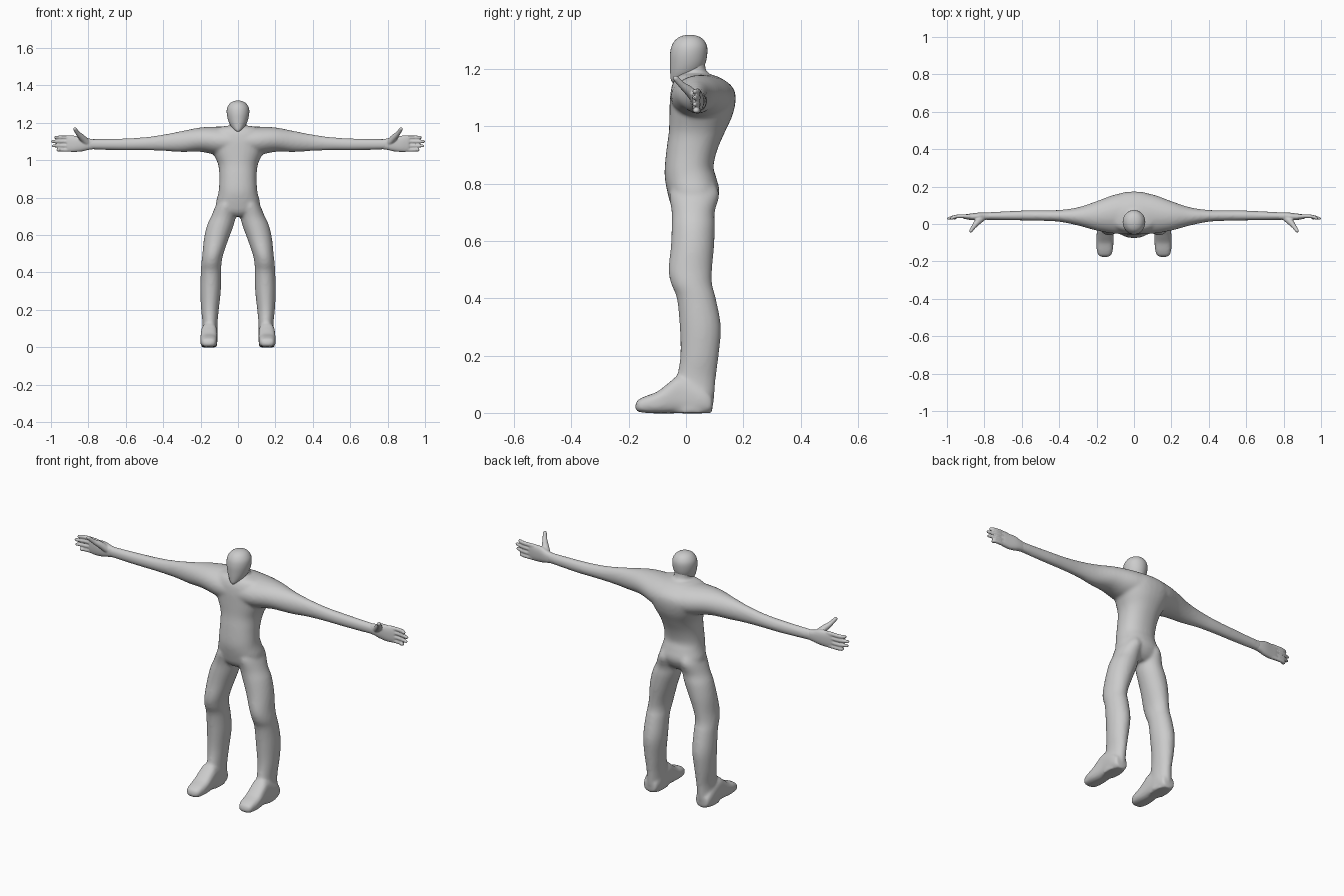
import bpy, bmesh, math
from mathutils import Vector

skin = bpy.data.materials.new("grey")
skin.diffuse_color = (0.6, 0.6, 0.6, 1)
SEG = 32


def catmull(a, b, c, d, t):
    return [0.5 * (2*q + (r - p)*t + (2*p - 5*q + 4*r - s)*t*t + (3*q - p - 3*r + s)*t**3)
            for p, q, r, s in zip(a, b, c, d)]


def refine(rows, n=4):
    out = []
    for i in range(len(rows) - 1):
        a, d = rows[max(i - 1, 0)], rows[min(i + 2, len(rows) - 1)]
        out += [catmull(a, rows[i], rows[i + 1], d, k / n) for k in range(n)]
    return out + [list(rows[-1])]


def loft(bm, axis, rows, side=1, power=1.0):
    """Skin rounded rings; a row is (position on axis, low u, high u, low v, high v)."""
    rings = []
    for p, u0, u1, v0, v1 in refine(rows):
        ring = []
        for k in range(SEG):
            c, s = math.cos(2*math.pi*k/SEG), math.sin(2*math.pi*k/SEG)
            u = (u0 + u1)/2 + (u1 - u0)/2 * math.copysign(abs(c)**power, c)
            v = (v0 + v1)/2 + (v1 - v0)/2 * math.copysign(abs(s)**power, s)
            x, y, z = {'x': (p, u, v), 'y': (u, p, v), 'z': (u, v, p)}[axis]
            ring.append(bm.verts.new((x * side, y, z)))
        rings.append(ring)
    for a, b in zip(rings, rings[1:]):
        for k in range(SEG):
            bm.faces.new((a[k], a[(k+1) % SEG], b[(k+1) % SEG], b[k]))
    bm.faces.new(rings[0])
    bm.faces.new(rings[-1])


def tube(bm, pts, side):
    """Round finger through (x, y, z, radius) points with ball ends."""
    pts = refine(pts, 6)
    for x, y, z, r in pts:
        geo = bmesh.ops.create_icosphere(bm, subdivisions=2, radius=r)
        bmesh.ops.translate(bm, verts=geo['verts'], vec=Vector((x * side, y, z)))


def finish(name, bm, voxel, smooth):
    bmesh.ops.recalc_face_normals(bm, faces=bm.faces)
    me = bpy.data.meshes.new(name)
    bm.to_mesh(me)
    bm.free()
    ob = bpy.data.objects.new(name, me)
    bpy.context.collection.objects.link(ob)
    me.materials.append(skin)
    for p in me.polygons:
        p.use_smooth = True
    if voxel:
        rm = ob.modifiers.new("fuse", 'REMESH')
        rm.mode, rm.voxel_size, rm.use_smooth_shade = 'VOXEL', voxel, True
        sm = ob.modifiers.new("soften", 'SMOOTH')
        sm.factor, sm.iterations = 0.5, smooth
    return ob


# Body: trunk, arms and legs fused into one skin
bm = bmesh.new()
trunk = [(0.700, -0.05, 0.05, -0.03, 0.07), (0.725, -0.11, 0.11, -0.052, 0.098),
         (0.77, -0.118, 0.118, -0.065, 0.117), (0.82, -0.106, 0.106, -0.074, 0.106),
         (0.86, -0.101, 0.101, -0.074, 0.096), (0.92, -0.100, 0.100, -0.068, 0.110),
         (0.98, -0.107, 0.107, -0.060, 0.136), (1.04, -0.135, 0.135, -0.058, 0.163),
         (1.10, -0.16, 0.16, -0.056, 0.174), (1.14, -0.15, 0.15, -0.050, 0.160),
         (1.17, -0.12, 0.12, -0.035, 0.118), (1.183, -0.07, 0.07, -0.015, 0.08)]
loft(bm, 'z', trunk, power=0.9)
# Neck
loft(bm, 'z', [(1.12, -0.07, 0.07, -0.03, 0.13), (1.17, -0.047, 0.047, -0.02, 0.088),
               (1.20, -0.042, 0.042, -0.018, 0.069), (1.25, -0.04, 0.04, -0.015, 0.066)])

arm = [(0.0, -0.055, 0.172, 1.02, 1.182), (0.10, -0.052, 0.158, 1.025, 1.180),
       (0.20, -0.035, 0.122, 1.045, 1.175), (0.30, -0.008, 0.089, 1.044, 1.156),
       (0.40, 0.012, 0.075, 1.050, 1.137), (0.50, 0.017, 0.073, 1.053, 1.123),
       (0.60, 0.019, 0.072, 1.053, 1.117), (0.70, 0.020, 0.067, 1.055, 1.114),
       (0.80, 0.022, 0.062, 1.057, 1.113)]
leg = [(0.80, 0.02, 0.095, -0.045, 0.10), (0.76, 0.006, 0.118, -0.058, 0.116),
       (0.70, 0.012, 0.143, -0.050, 0.100), (0.65, 0.024, 0.166, -0.050, 0.101),
       (0.58, 0.050, 0.182, -0.053, 0.098), (0.50, 0.078, 0.190, -0.061, 0.091),
       (0.45, 0.088, 0.196, -0.052, 0.091), (0.40, 0.090, 0.199, -0.032, 0.104),
       (0.30, 0.092, 0.202, -0.022, 0.122), (0.20, 0.103, 0.197, -0.020, 0.114),
       (0.12, 0.110, 0.189, -0.033, 0.104), (0.05, 0.110, 0.195, -0.05, 0.098),
       (0.0, 0.112, 0.198, -0.05, 0.09)]
foot = [(-0.176, 0.140, 0.176, 0.010, 0.032), (-0.168, 0.123, 0.191, 0.004, 0.045),
        (-0.14, 0.113, 0.199, 0.0, 0.059), (-0.10, 0.110, 0.202, -0.002, 0.074),
        (-0.06, 0.110, 0.200, -0.002, 0.105), (-0.02, 0.110, 0.198, -0.002, 0.128),
        (0.06, 0.112, 0.200, -0.002, 0.09), (0.092, 0.122, 0.190, 0.004, 0.06)]
for s in (-1, 1):
    loft(bm, 'x', arm, s)
    loft(bm, 'z', leg, s)
    loft(bm, 'y', foot, s, power=0.7)
finish("body", bm, 0.008, 6)

# Head: egg shape with a narrow chin
bm = bmesh.new()
head = [(1.153, -0.006, 0.006, -0.048, -0.030), (1.163, -0.021, 0.021, -0.053, 0.0),
        (1.185, -0.040, 0.040, -0.055, 0.045), (1.215, -0.053, 0.053, -0.056, 0.066),
        (1.25, -0.060, 0.060, -0.056, 0.074), (1.28, -0.058, 0.058, -0.050, 0.073),
        (1.303, -0.044, 0.044, -0.035, 0.060), (1.315, -0.025, 0.025, -0.014, 0.040),
        (1.319, -0.006, 0.006, 0.006, 0.020)]
loft(bm, 'z', head)
finish("head", bm, 0, 0)

# Hands: palm, four fingers and a raised thumb
palm = [(0.765, 0.024, 0.060, 1.060, 1.110), (0.80, 0.022, 0.062, 1.055, 1.117),
        (0.83, 0.020, 0.061, 1.048, 1.128), (0.87, 0.021, 0.056, 1.044, 1.130),
        (0.90, 0.026, 0.052, 1.045, 1.130), (0.915, 0.030, 0.048, 1.052, 1.122)]
fingers = [(1.122, 0.983), (1.100, 1.0), (1.077, 0.995), (1.055, 0.967)]  # height, tip
for s, label in ((-1, "right_hand"), (1, "left_hand")):
    bm = bmesh.new()
    loft(bm, 'x', palm, s, power=0.85)
    for z, tip in fingers:
        tube(bm, [(0.88, 0.040, z, 0.011), (0.93, 0.042, z, 0.0105),
                  (0.96, 0.038, z, 0.010), (tip - 0.008, 0.030, z, 0.0085)], s)
    tube(bm, [(0.81, 0.034, 1.096, 0.019), (0.835, 0.012, 1.122, 0.018),
              (0.855, -0.012, 1.142, 0.013), (0.872, -0.036, 1.167, 0.0105)], s)
    finish(label, bm, 0.004, 4)
